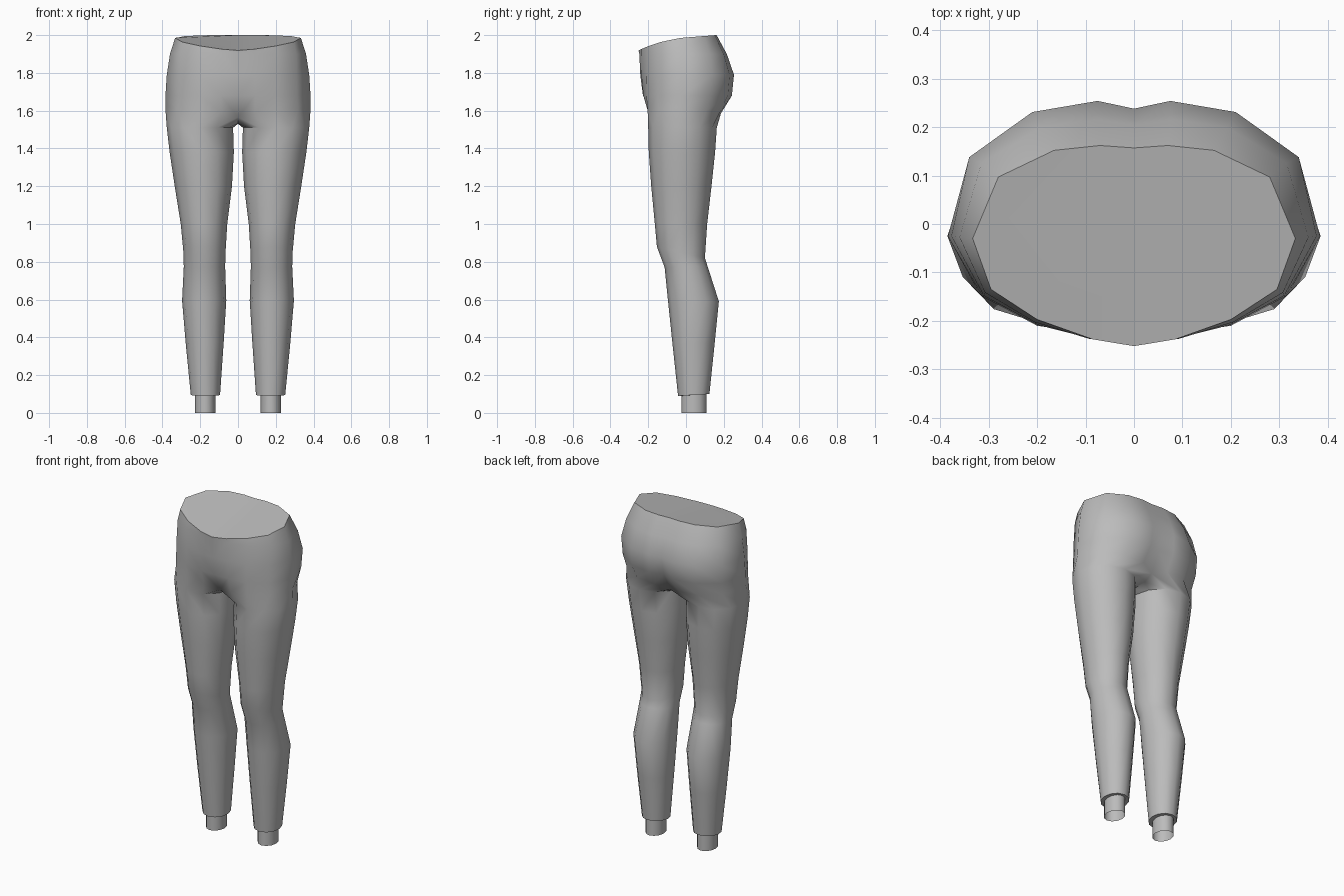
import bpy, bmesh, math

if "Cube" in bpy.data.objects:
    bpy.data.objects.remove(bpy.data.objects["Cube"])

grey = bpy.data.materials.new("grey_cloth")
grey.diffuse_color = (0.5, 0.5, 0.5, 1)
grey.use_nodes = True
grey.node_tree.nodes["Principled BSDF"].inputs["Base Color"].default_value = grey.diffuse_color

# Half outlines of the hips, back centre to front centre: (x, y)
WAIST = [(0, .157), (.07, .162), (.165, .152), (.28, .097), (.333, -.03),
         (.295, -.135), (.2, -.197), (.085, -.238), (0, -.252)]
HIP = [(0, .238), (.075, .254), (.21, .231), (.34, .138), (.377, -.025),
       (.31, -.148), (.2, -.208), (.09, -.236), (0, -.242)]
SEAT = [(0, .215), (.08, .243), (.21, .222), (.335, .13), (.384, -.025),
        (.312, -.15), (.2, -.21), (.09, -.226), (0, -.228)]
CROTCH = [(0, .15), (.085, .185), (.205, .178), (.325, .108), (.385, -.025),
          (.318, -.145), (.2, -.203), (.09, -.2), (0, -.17)]
CROTCH_Z = [1.56, 1.585, 1.59, 1.6, 1.62, 1.61, 1.6, 1.59, 1.565]

# Leg rings: inner x, outer x, front y, back y, front z, back z
LEG = [(.026, .377, -.20, .163, 1.51, 1.51),
       (.022, .362, -.197, .154, 1.38, 1.38),
       (.032, .335, -.184, .135, 1.2, 1.2),
       (.057, .303, -.165, .112, 1.0, 1.0),
       (.066, .289, -.154, .1, .88, .82),
       (.068, .287, -.113, .113, .77, .78),
       (.062, .296, -.096, .174, .6, .59),
       (.076, .277, -.072, .152, .37, .37),
       (.095, .25, -.042, .124, .09, .1),
       (.12, .228, -.025, .108, .09, .1),
       (.12, .228, -.025, .108, 0, 0)]


def waist_z(y):
    return 2.0 - .012 * (.162 - y) / .16 - .05 * max(0, -y / .252) ** 2


bm = bmesh.new()


def ring(points):
    return [bm.verts.new(p) for p in points]


def bridge(a, b, closed):
    n = len(a)
    for i in range(n if closed else n - 1):
        j = (i + 1) % n
        bm.faces.new((a[i], a[j], b[j], b[i]))


# Hips
rows = [ring([(x, y, waist_z(y)) for x, y in WAIST])]
mid = [((a[0] + b[0]) / 2 + (.005 if a[0] else 0), (a[1] + b[1]) / 2 + .008 * (a[1] > 0))
       for a, b in zip(WAIST, HIP)]
rows.append(ring([(x, y, 1.9) for x, y in mid]))
rows.append(ring([(x, y, 1.79) for x, y in HIP]))
rows.append(ring([(x, y, 1.68) for x, y in SEAT]))
rows.append(ring([(x, y, z) for (x, y), z in zip(CROTCH, CROTCH_Z)]))
for a, b in zip(rows, rows[1:]):
    bridge(a, b, False)

# Waist cap
bm.faces.new(list(reversed(rows[0])))

# Leg, continuing from the crotch seam
top = rows[-1] + ring([(0, -.1, 1.535), (0, -.01, 1.53), (0, .09, 1.535)])
for x0, x1, yf, yb, zf, zb in LEG:
    pts = []
    for i in range(12):
        a = math.radians(120 - 30 * i)
        c, s = math.cos(a), math.sin(a)
        pts.append(((x0 + x1) / 2 + (x1 - x0) / 2 * c,
                    (yf + yb) / 2 + (yb - yf) / 2 * s,
                    (zf + zb) / 2 + (zb - zf) / 2 * s))
    low = ring(pts)
    bridge(top, low, True)
    top = low

bmesh.ops.recalc_face_normals(bm, faces=bm.faces)
if max(bm.faces, key=lambda f: f.calc_center_median().x).normal.x < 0:
    bmesh.ops.reverse_faces(bm, faces=bm.faces)

mesh = bpy.data.meshes.new("trousers")
bm.to_mesh(mesh)
bm.free()
trousers = bpy.data.objects.new("trousers", mesh)
bpy.context.collection.objects.link(trousers)
mesh.materials.append(grey)

# Mirror to the other side
mirror = trousers.modifiers.new("mirror", 'MIRROR')
mirror.use_clip = True
mirror.merge_threshold = .001

bpy.context.view_layer.objects.active = trousers
trousers.select_set(True)
bpy.ops.object.modifier_apply(modifier=mirror.name)
bpy.ops.object.shade_smooth_by_angle(angle=math.radians(50))
